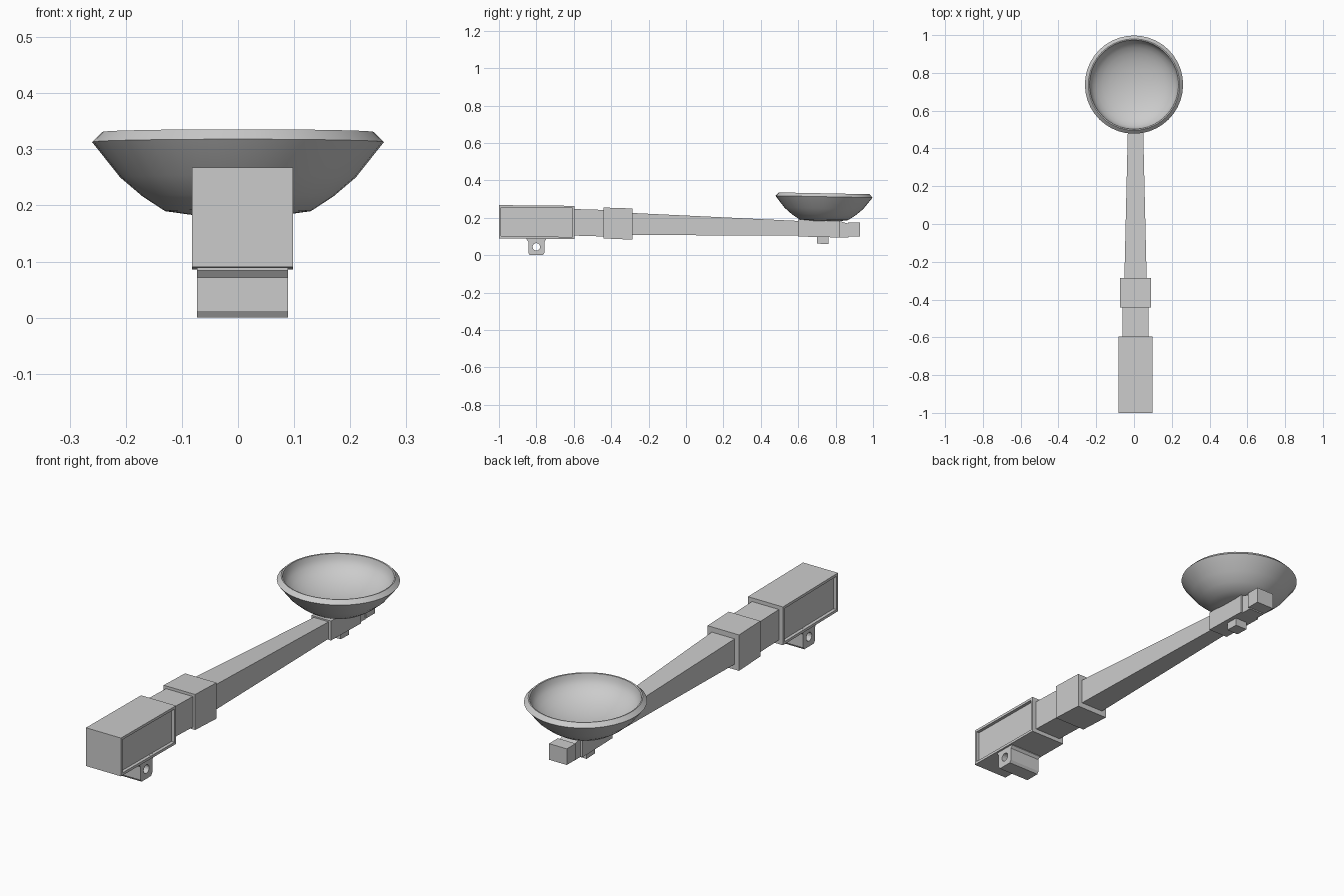
import bpy, bmesh, math
from mathutils import Vector

cube = bpy.data.objects.get("Cube")
if cube:
    bpy.data.objects.remove(cube, do_unlink=True)

grey = bpy.data.materials.new("plain_grey")
grey.use_nodes = True
tone = (0.6, 0.6, 0.6, 1)
grey.diffuse_color = tone
grey.node_tree.nodes["Principled BSDF"].inputs["Base Color"].default_value = tone

MID = 0.008  # centre line of the arm in x


def finish(bm, name):
    bmesh.ops.recalc_face_normals(bm, faces=bm.faces)
    mesh = bpy.data.meshes.new(name)
    bm.to_mesh(mesh)
    bm.free()
    ob = bpy.data.objects.new(name, mesh)
    mesh.materials.append(grey)
    bpy.context.collection.objects.link(ob)
    return ob


def beam(name, *ends):
    """Box along y; each end is (y, half width, bottom, top)."""
    bm = bmesh.new()
    rings = [[bm.verts.new((MID + sx * w, y, z))
              for sx, z in ((-1, lo), (1, lo), (1, hi), (-1, hi))]
             for y, w, lo, hi in ends]
    bm.faces.new(rings[0])
    bm.faces.new(rings[-1])
    for a, b in zip(rings, rings[1:]):
        for i in range(4):
            j = (i + 1) % 4
            bm.faces.new((a[i], a[j], b[j], b[i]))
    return finish(bm, name)


# Counterweight box with a recessed panel on each side
box = beam("counterweight_box", (-1, 0.09, 0.09, 0.268), (-0.595, 0.09, 0.086, 0.264))
bm = bmesh.new()
bm.from_mesh(box.data)
sides = [f for f in bm.faces if abs(f.normal.x) > 0.9]
for f in sides:
    bmesh.ops.inset_region(bm, faces=[f], thickness=0.017)
    inward = Vector((-0.015 if f.normal.x > 0 else 0.015, 0, 0))
    panel = bmesh.ops.extrude_discrete_faces(bm, faces=[f])["faces"][0]
    bmesh.ops.translate(bm, verts=panel.verts, vec=inward)
bm.to_mesh(box.data)
bm.free()

# Arm sections
beam("neck", (-0.6, 0.069, 0.105, 0.247), (-0.43, 0.069, 0.1, 0.242))
beam("collar", (-0.442, 0.081, 0.09, 0.255), (-0.285, 0.081, 0.083, 0.25))
beam("tapered_arm", (-0.29, 0.059, 0.108, 0.226), (0.61, 0.038, 0.105, 0.183))
beam("dish_mount", (0.6, 0.05, 0.1, 0.19), (0.82, 0.05, 0.095, 0.188))
beam("mount_neck", (0.81, 0.04, 0.095, 0.186), (0.87, 0.04, 0.094, 0.168))
beam("arm_tip", (0.865, 0.046, 0.1, 0.175), (0.93, 0.046, 0.1, 0.175))
beam("mount_stud", (0.7, 0.03, 0.062, 0.11), (0.762, 0.03, 0.06, 0.11))

# Hinge lug: half profile (offset from pivot, z) mirrored, then extruded
PIVOT = -0.8
half = [(0.052, 0.1), (0.052, 0.084), (0.043, 0.072), (0.043, 0.012), (0.035, 0)]
outline = half + [(-o, z) for o, z in reversed(half)]
bm = bmesh.new()
face = bm.faces.new([bm.verts.new((MID - 0.081, PIVOT + o, z)) for o, z in outline])
new = bmesh.ops.extrude_face_region(bm, geom=[face])["geom"]
bmesh.ops.translate(bm, vec=(0.162, 0, 0),
                    verts=[v for v in new if isinstance(v, bmesh.types.BMVert)])
lug = finish(bm, "hinge_lug")

# Pin hole through the lug
bpy.ops.mesh.primitive_cylinder_add(vertices=16, radius=0.02, depth=0.4,
                                    location=(MID, PIVOT, 0.045),
                                    rotation=(0, math.pi / 2, 0))
cutter = bpy.context.object
cutter.name = "pin_hole_cutter"
cutter.hide_render = True
cut = lug.modifiers.new("pin_hole", "BOOLEAN")
cut.operation = "DIFFERENCE"
cut.object = cutter
cut.solver = "EXACT"
bpy.context.view_layer.objects.active = lug
bpy.ops.object.modifier_apply(modifier=cut.name)
bpy.data.objects.remove(cutter, do_unlink=True)

# Dish: outer shell, bevelled rim and rounded bowl, spun about its axis
RIM = 0.322
outer = [(0, 0.182), (0.08, 0.183), (0.13, 0.19), (0.17, 0.216), (0.21, 0.25),
         (0.26, 0.313), (0.242, 0.331)]
bowl = [(0.236 * math.cos(a), 0.33 - 0.115 * math.sin(a))
        for a in (math.pi / 2 * i / 8 for i in range(8))] + [(0, 0.215)]
bm = bmesh.new()
pts = [bm.verts.new((r, 0, z - RIM)) for r, z in outer + bowl]
edges = [bm.edges.new(p) for p in zip(pts, pts[1:])]
bmesh.ops.spin(bm, geom=pts + edges, cent=(0, 0, 0), axis=(0, 0, 1),
               angle=math.tau, steps=40)
bmesh.ops.remove_doubles(bm, verts=bm.verts, dist=0.0005)
dish = finish(bm, "dish")
dish.location = (0, 0.738, RIM)
dish.rotation_euler.x = -0.02

bpy.ops.object.select_all(action="DESELECT")
dish.select_set(True)
bpy.context.view_layer.objects.active = dish
bpy.ops.object.shade_smooth_by_angle(angle=math.radians(35))
